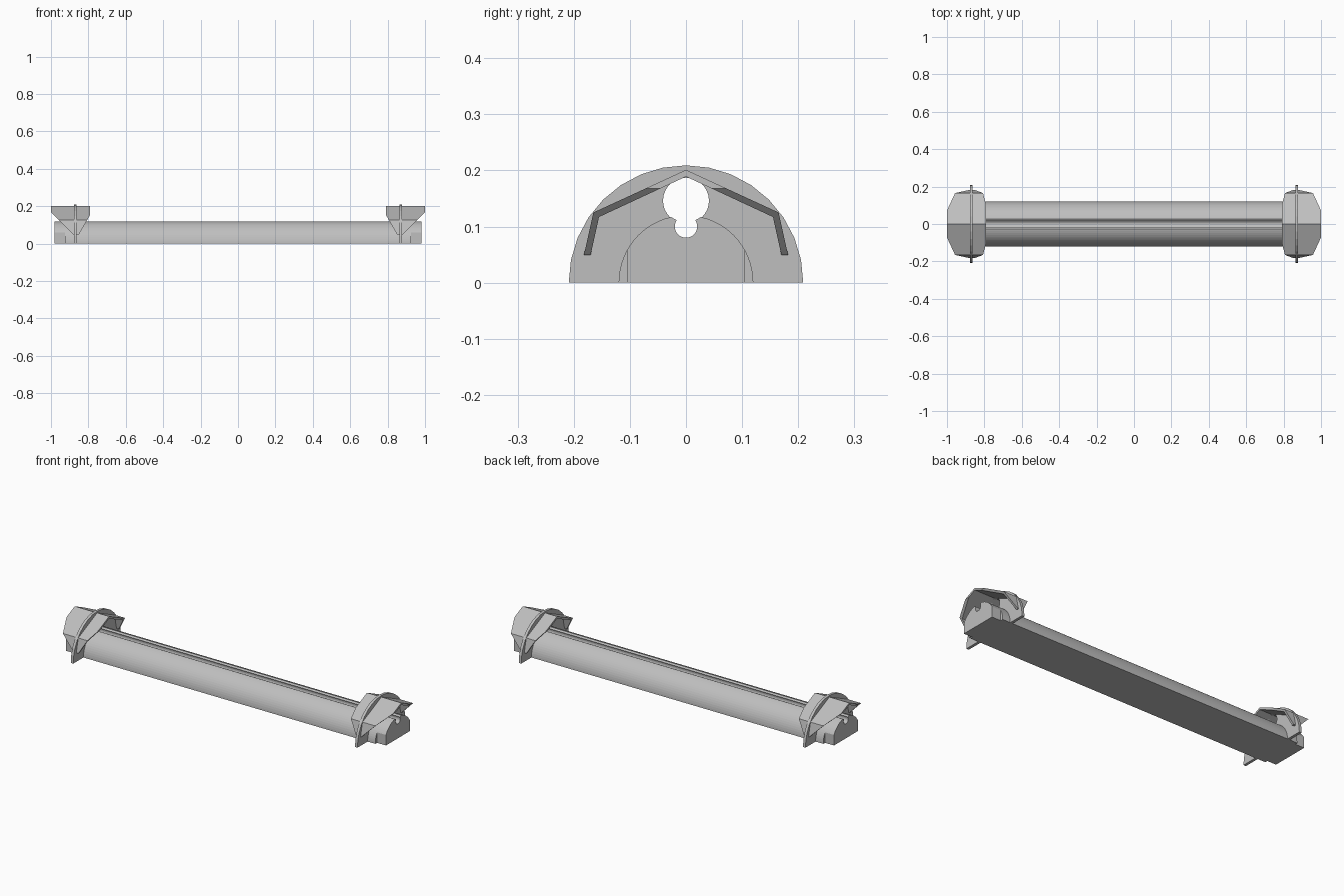
import bpy, bmesh
from math import sin, cos, pi, radians
from mathutils import Vector

if "Cube" in bpy.data.objects:
    bpy.data.objects.remove(bpy.data.objects["Cube"])

grey = bpy.data.materials.new("light grey plastic")
grey.use_nodes = True
colour = (0.52, 0.52, 0.52, 1)
grey.diffuse_color = colour
grey.node_tree.nodes["Principled BSDF"].inputs["Base Color"].default_value = colour


def arc(cz, r, a0, a1, n):
    """Points (y, z) on a circle centred on y = 0; angles in degrees from +y."""
    angles = [radians(a0 + (a1 - a0) * i / n) for i in range(n + 1)]
    return [(r * cos(a), cz + r * sin(a)) for a in angles]


def add_half(name, profile, x0, x1, cuts=()):
    """Extrude a half profile along x, trim it, then mirror in x and y."""
    bm = bmesh.new()
    base = bm.faces.new([bm.verts.new((x0, y, z)) for y, z in profile])
    ext = bmesh.ops.extrude_face_region(bm, geom=[base], use_keep_orig=True)
    moved = [v for v in ext["geom"] if isinstance(v, bmesh.types.BMVert)]
    bmesh.ops.translate(bm, verts=moved, vec=(x1 - x0, 0, 0))
    bmesh.ops.recalc_face_normals(bm, faces=bm.faces[:])
    for point, normal in cuts:
        res = bmesh.ops.bisect_plane(bm, geom=bm.verts[:] + bm.edges[:] + bm.faces[:],
                                     plane_co=point, plane_no=normal, clear_outer=True)
        rim = [e for e in res["geom_cut"] if isinstance(e, bmesh.types.BMEdge)]
        bmesh.ops.holes_fill(bm, edges=rim)
    # drop the faces that would lie inside on the mirror planes
    seams = [f for f in bm.faces
             if all(abs(v.co.y) < 1e-5 for v in f.verts)
             or all(abs(v.co.x) < 1e-5 for v in f.verts)]
    bmesh.ops.delete(bm, geom=seams, context="FACES")
    bmesh.ops.recalc_face_normals(bm, faces=bm.faces[:])
    mesh = bpy.data.meshes.new(name)
    bm.to_mesh(mesh)
    bm.free()
    mesh.materials.append(grey)
    obj = bpy.data.objects.new(name, mesh)
    bpy.context.collection.objects.link(obj)
    mod = obj.modifiers.new("mirror", "MIRROR")
    mod.use_axis = (True, True, False)
    mod.merge_threshold = 0.0001
    return obj


# half-round bar with a round groove along its top
groove = arc(0.10, 0.02, 35, -90, 10)
bar_arc = arc(0, 0.12, 0, 77, 14)
add_half("bar", bar_arc + groove + [(0, 0)], 0, 0.925)

# bar ends with flat sides
flat_y = 0.105
flat_top = (flat_y, (0.12 ** 2 - flat_y ** 2) ** 0.5)
end_arc = [p for p in bar_arc if p[0] < flat_y - 0.001]
add_half("bar_end", [(flat_y, 0), flat_top] + end_arc + groove + [(0, 0)], 0.925, 0.98)

# half-disc flanges with a keyhole opening
keyhole = arc(0.146, 0.041, 90, -62, 12) + groove
add_half("flange", arc(0, 0.209, 0, 90, 8) + keyhole + [(0, 0)], 0.863, 0.878)

# folded hoods, tapering downwards on both sides
fold = [(0, 0.201), (0.165, 0.125), (0.182, 0.049),
        (0.170, 0.049), (0.155, 0.117), (0, 0.189)]
taper = [(Vector((1.0, 0, 0.168)), Vector((1, 0, -1))),
         (Vector((0.79, 0, 0.155)), Vector((-0.105, 0, -0.06)))]
add_half("hood", fold, 0.79, 1.0, taper)
